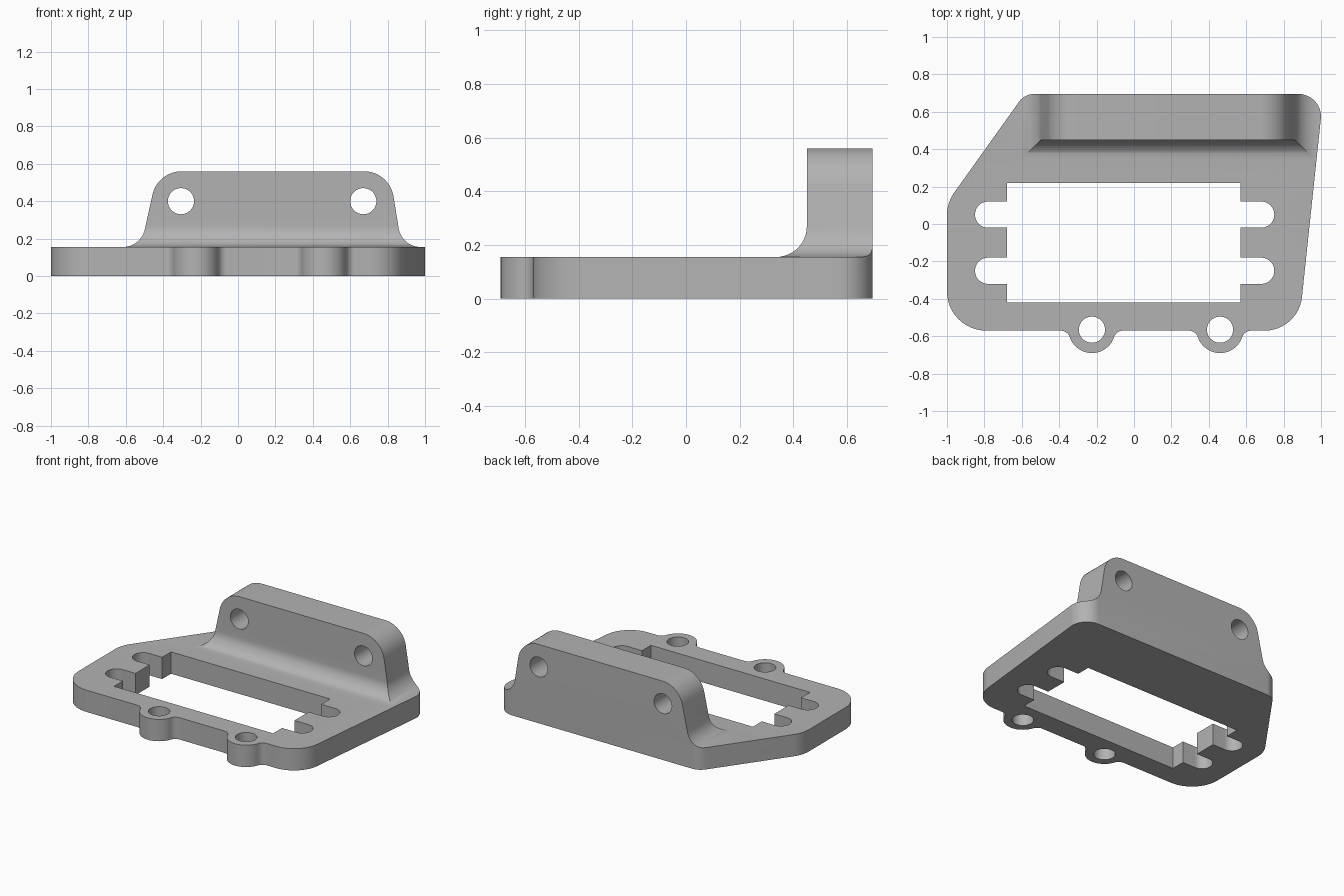
import bpy, bmesh
from math import cos, sin, pi, sqrt, atan2
from mathutils import Vector

if "Cube" in bpy.data.objects:
    bpy.data.objects.remove(bpy.data.objects["Cube"])

PLATE_TOP, WALL_TOP, BACK, WALL_FRONT = 0.155, 0.56, 0.695, 0.45

grey = bpy.data.materials.new("light grey")
grey.use_nodes = True
grey.diffuse_color = (0.45, 0.45, 0.45, 1)
grey.node_tree.nodes["Principled BSDF"].inputs["Base Color"].default_value = (0.45, 0.45, 0.45, 1)


def rounded(corners, steps=12):
    """Replace each (x, y, radius) corner with a tangent arc."""
    pts = []
    for i, (x, y, r) in enumerate(corners):
        p = Vector((x, y))
        if not r:
            pts.append(p)
            continue
        a = (Vector(corners[i - 1][:2]) - p).normalized()
        b = (Vector(corners[(i + 1) % len(corners)][:2]) - p).normalized()
        half = a.angle(b) / 2
        centre = p + (a + b).normalized() * (r / sin(half))
        reach = r * cos(half) / sin(half)
        s, e = p + a * reach - centre, p + b * reach - centre
        turn = s.angle_signed(e)          # clockwise positive
        start = atan2(s.y, s.x)
        for k in range(steps + 1):
            t = start - turn * k / steps
            pts.append(centre + Vector((cos(t), sin(t))) * r)
    return pts


def arc(cx, cy, r, t0, t1, steps):
    return [Vector((cx + r * cos(t0 + (t1 - t0) * k / steps),
                    cy + r * sin(t0 + (t1 - t0) * k / steps))) for k in range(steps + 1)]


def prism(name, pts, axis, low, high):
    """Extrude a 2D outline along the given axis."""
    place = {"x": lambda p, d: (d, p.x, p.y),
             "y": lambda p, d: (p.x, d, p.y),
             "z": lambda p, d: (p.x, p.y, d)}[axis]
    bm = bmesh.new()
    rings = [[bm.verts.new(place(p, d)) for p in pts] for d in (low, high)]
    for ring in rings:
        bm.faces.new(ring)
    n = len(pts)
    for i in range(n):
        j = (i + 1) % n
        bm.faces.new((rings[0][i], rings[0][j], rings[1][j], rings[1][i]))
    bmesh.ops.recalc_face_normals(bm, faces=bm.faces)
    mesh = bpy.data.meshes.new(name)
    bm.to_mesh(mesh)
    bm.free()
    mesh.materials.append(grey)
    obj = bpy.data.objects.new(name, mesh)
    bpy.context.collection.objects.link(obj)
    return obj


def combine(target, tool, operation):
    """Apply one boolean and discard the tool."""
    mod = target.modifiers.new(operation, "BOOLEAN")
    mod.operation, mod.solver, mod.object = operation, "EXACT", tool
    bpy.context.view_layer.objects.active = target
    bpy.ops.object.modifier_apply(modifier=mod.name)
    bpy.data.objects.remove(tool)


# Plan outline, with two screw ears blended into the front edge
EARS, EDGE, EAR_Y, EAR_R, BLEND = (-0.225, 0.46), -0.57, -0.565, 0.125, 0.05


def ear(cx):
    fy = EDGE - BLEND
    dx = sqrt((EAR_R + BLEND) ** 2 - (EAR_Y - fy) ** 2)
    tilt = atan2(EAR_Y - fy, dx)
    return (arc(cx - dx, fy, BLEND, pi / 2, tilt, 6)
            + arc(cx, EAR_Y, EAR_R, pi + tilt, 2 * pi - tilt, 24)[1:-1]
            + arc(cx + dx, fy, BLEND, pi - tilt, pi / 2, 6))


body = rounded([(-1, EDGE, 0.21), (0.879, EDGE, 0.2), (1.013, BACK, 0.12),
                (-0.585, BACK, 0.1), (-1, 0.114, 0.21)])
split = 13                                 # end of the first corner's arc
plan = body[:split] + ear(EARS[0]) + ear(EARS[1]) + body[split:]
bracket = prism("bracket", plan, "z", 0, 1)

# Front profile: tapered wall with rounded top and flared foot
front = rounded([(-1.3, -0.2, 0), (1.3, -0.2, 0), (1.3, PLATE_TOP, 0),
                 (0.875, PLATE_TOP, 0.12), (0.81, WALL_TOP, 0.16),
                 (-0.43, WALL_TOP, 0.16), (-0.519, PLATE_TOP, 0.12), (-1.3, PLATE_TOP, 0)])
combine(bracket, prism("front_profile", front, "y", -1, 1), "INTERSECT")

# Side profile: plate, fillet and upright wall
side = rounded([(-1, -0.2, 0), (1, -0.2, 0), (1, 0.9, 0), (WALL_FRONT, 0.9, 0),
                (WALL_FRONT, PLATE_TOP, 0.115), (-1, PLATE_TOP, 0)])
combine(bracket, prism("side_profile", side, "x", -1.5, 1.5), "INTERSECT")

# Central window
window = rounded([(-0.68, -0.42, 0), (0.57, -0.42, 0), (0.57, 0.22, 0), (-0.68, 0.22, 0)])
combine(bracket, prism("window", window, "z", -0.2, 0.3), "DIFFERENCE")

# Round-ended slots crossing the window
for y in (-0.25, 0.05):
    slot = rounded([(-0.85, y - 0.07, 0.0699), (0.75, y - 0.07, 0.0699),
                    (0.75, y + 0.07, 0.0699), (-0.85, y + 0.07, 0.0699)])
    combine(bracket, prism("slot", slot, "z", -0.2, 0.3), "DIFFERENCE")

# Screw holes through the ears and the wall
for x in EARS:
    hole = arc(x, EAR_Y, 0.07, 0, 2 * pi, 32)[:-1]
    combine(bracket, prism("ear_hole", hole, "z", -0.2, 0.3), "DIFFERENCE")
for x in (-0.305, 0.67):
    hole = arc(x, 0.4, 0.07, 0, 2 * pi, 32)[:-1]
    combine(bracket, prism("wall_hole", hole, "y", 0.2, 0.9), "DIFFERENCE")

bpy.ops.object.select_all(action="DESELECT")
bracket.select_set(True)
bpy.context.view_layer.objects.active = bracket
bpy.ops.object.shade_smooth_by_angle(angle=pi / 6)
